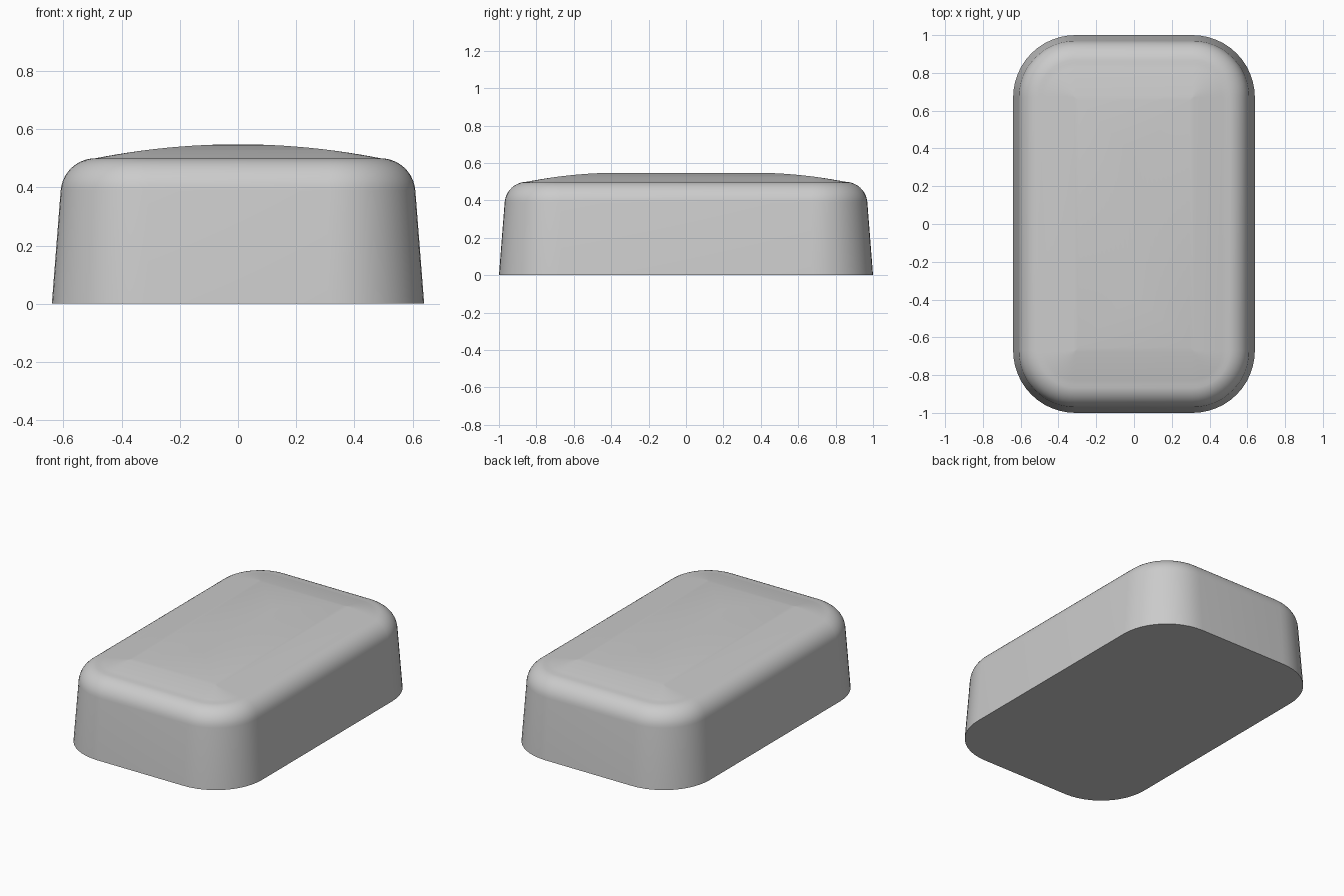
import bpy, bmesh, math

if "Cube" in bpy.data.objects:
    bpy.data.objects.remove(bpy.data.objects["Cube"])

HX, HY, R = 0.64, 1.0, 0.33   # base half sizes and corner radius
N = 12                        # segments per rounded corner

# side profile as (inset, height): tapered wall, rounded shoulder, gentle crown
profile = [(0.0, 0.0)]
start = math.radians(4.5)
for i in range(11):
    a = start + (math.pi / 2 - start) * i / 10
    profile.append((0.15 - 0.12 * math.cos(a), 0.38 + 0.12 * math.sin(a)))
for i in range(1, 21):
    t = i / 20
    profile.append((0.15 + 0.49 * t, 0.548 - 0.048 * (1 - t) ** 2))


def ring(bm, inset, z):
    """Rounded rectangle offset inward by inset; corners turn sharp once the radius is used up."""
    r = max(R - inset, 0.0)
    cx, cy = HX - inset - r, HY - inset - r
    verts = []
    for k, (sx, sy) in enumerate([(1, 1), (-1, 1), (-1, -1), (1, -1)]):
        for j in range(N + 1):
            a = (k + j / N) * math.pi / 2
            verts.append(bm.verts.new((sx * cx + r * math.cos(a), sy * cy + r * math.sin(a), z)))
    return verts


# body: stacked offset rings closing on a ridge line
bm = bmesh.new()
rings = [ring(bm, d, z) for d, z in profile]
bm.faces.new(rings[0][::-1])
for lo, hi in zip(rings, rings[1:]):
    n = len(lo)
    for i in range(n):
        j = (i + 1) % n
        bm.faces.new((lo[i], lo[j], hi[j], hi[i]))
bmesh.ops.remove_doubles(bm, verts=bm.verts, dist=1e-5)
bmesh.ops.recalc_face_normals(bm, faces=bm.faces)
mesh = bpy.data.meshes.new("domed_block")
bm.to_mesh(mesh)
bm.free()
body = bpy.data.objects.new("domed_block", mesh)
bpy.context.collection.objects.link(body)
bpy.context.view_layer.objects.active = body
body.select_set(True)
bpy.ops.object.shade_smooth_by_angle(angle=math.radians(30))
